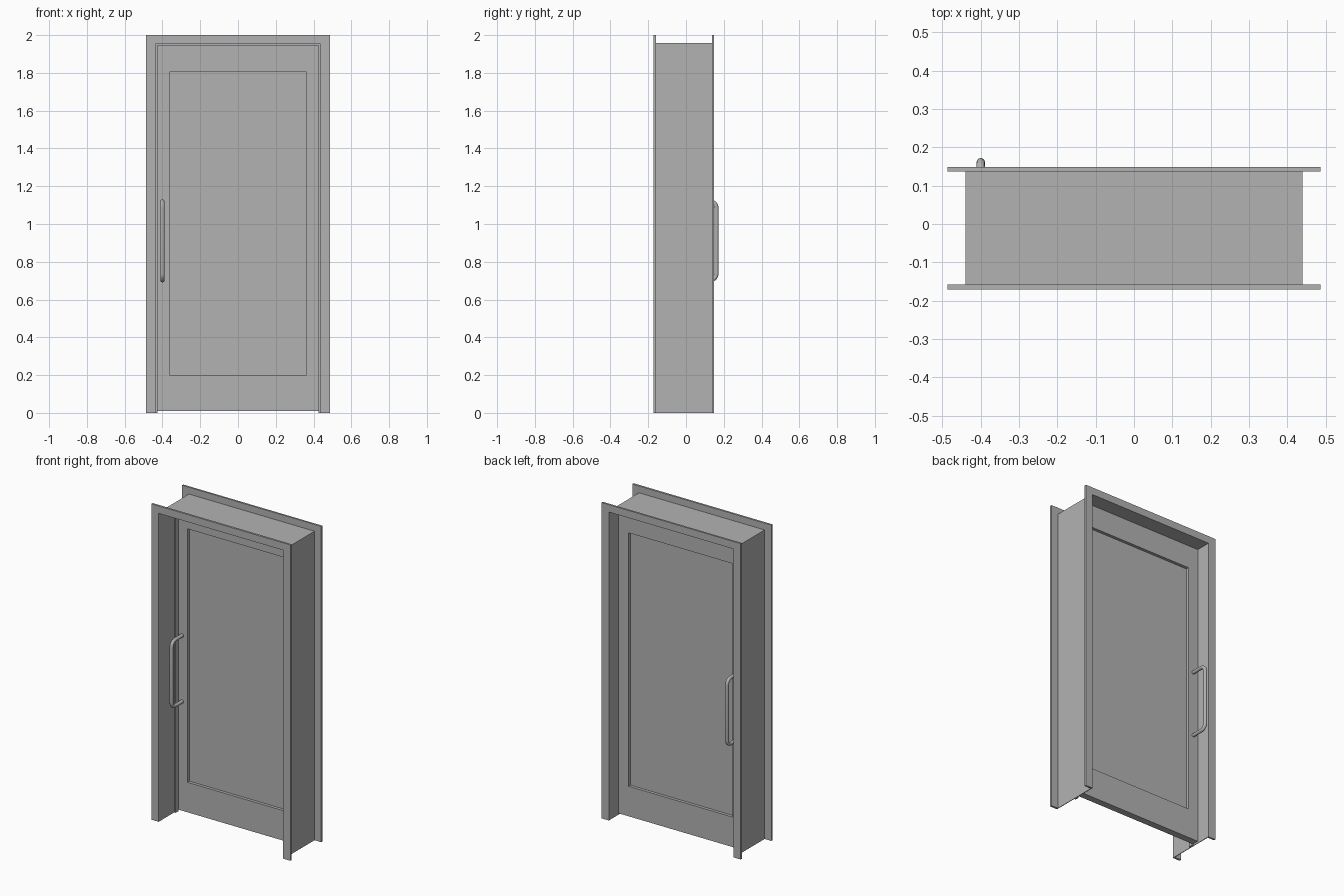
import bpy, bmesh, math
from mathutils import Vector

if "Cube" in bpy.data.objects:
    bpy.data.objects.remove(bpy.data.objects["Cube"], do_unlink=True)

grey = bpy.data.materials.new("plain_grey")
grey.use_nodes = True
colour = (0.45, 0.45, 0.45, 1)
grey.diffuse_color = colour
grey.node_tree.nodes["Principled BSDF"].inputs["Base Color"].default_value = colour


def add_object(name, bm):
    bmesh.ops.recalc_face_normals(bm, faces=bm.faces)
    mesh = bpy.data.meshes.new(name)
    bm.to_mesh(mesh)
    bm.free()
    mesh.materials.append(grey)
    obj = bpy.data.objects.new(name, mesh)
    bpy.context.collection.objects.link(obj)
    return obj


def arch(name, outer, inner, y0, y1):
    """Square arch open at the floor; outer and inner are (half width, top)."""
    (ow, ot), (iw, it) = outer, inner
    profile = [(-ow, 0), (-ow, ot), (ow, ot), (ow, 0),
               (iw, 0), (iw, it), (-iw, it), (-iw, 0)]
    bm = bmesh.new()
    face = bm.faces.new([bm.verts.new((x, y0, z)) for x, z in profile])
    new = bmesh.ops.extrude_face_region(bm, geom=[face])["geom"]
    moved = [v for v in new if isinstance(v, bmesh.types.BMVert)]
    bmesh.ops.translate(bm, verts=moved, vec=(0, y1 - y0, 0))
    bm.faces.ensure_lookup_table()
    if face.is_valid and len(bm.faces) == 9:
        bm.faces.new(list(face.verts))
    return add_object(name, bm)


def rect(w, z0, z1):
    return [(-w, z0), (w, z0), (w, z1), (-w, z1)]


def ring(name, outer, inner, y0, y1):
    """Closed rectangular frame with one opening."""
    bm = bmesh.new()
    loops = [[bm.verts.new((x, y, z)) for x, z in r]
             for r, y in ((outer, y0), (inner, y0), (inner, y1), (outer, y1))]
    for i in range(4):
        a, b = loops[i], loops[(i + 1) % 4]
        for j in range(4):
            k = (j + 1) % 4
            bm.faces.new((a[j], a[k], b[k], b[j]))
    return add_object(name, bm)


def box(name, x0, x1, y0, y1, z0, z1):
    bm = bmesh.new()
    bmesh.ops.create_cube(bm, size=1)
    for v in bm.verts:
        v.co = (x1 if v.co.x > 0 else x0, y1 if v.co.y > 0 else y0,
                z1 if v.co.z > 0 else z0)
    return add_object(name, bm)


def handle(name, base_y, out_y):
    """Round pull bar with two bent posts."""
    x, low, high, bend, steps = -0.4, 0.702, 1.12, 0.035, 6
    side = math.copysign(1, out_y - base_y)
    path = [Vector((x, base_y, low))]
    for cz, start in ((low + bend, -90), (high - bend, 0)):
        for i in range(steps + 1):
            a = math.radians(start + 90 * i / steps)
            path.append(Vector((x, out_y - side * bend * (1 - math.cos(a)),
                                cz + bend * math.sin(a))))
    path.append(Vector((x, base_y, high)))
    curve = bpy.data.curves.new(name, "CURVE")
    curve.dimensions = "3D"
    curve.bevel_depth = 0.011
    curve.bevel_resolution = 4
    curve.use_fill_caps = True
    spline = curve.splines.new("POLY")
    spline.points.add(len(path) - 1)
    for p, co in zip(spline.points, path):
        p.co = (*co, 1)
    curve.materials.append(grey)
    obj = bpy.data.objects.new(name, curve)
    bpy.context.collection.objects.link(obj)
    bpy.ops.object.select_all(action="DESELECT")
    obj.select_set(True)
    bpy.context.view_layer.objects.active = obj
    bpy.ops.object.convert(target="MESH")
    bpy.ops.object.shade_smooth_by_angle(angle=math.radians(40))


# Wall lining, casings on both faces, and the stop the leaf closes against
opening = (0.436, 1.953)
arch("jamb", (0.44, 1.957), opening, -0.158, 0.137)
arch("front_casing", (0.487, 2.0), opening, -0.171, -0.158)
arch("back_casing", (0.487, 2.0), opening, 0.137, 0.149)
arch("door_stop", opening, (0.426, 1.945), -0.015, 0.012)

# Door leaf with a thin recessed panel
front, back = 0.012, 0.055
ring("door_leaf", rect(0.434, 0.01, 1.951), rect(0.363, 0.2, 1.805), front, back)
box("door_panel", -0.363, 0.363, 0.031, 0.036, 0.2, 1.805)

# Pull handles on both sides
handle("front_handle", front, -0.094)
handle("back_handle", back, 0.161)
